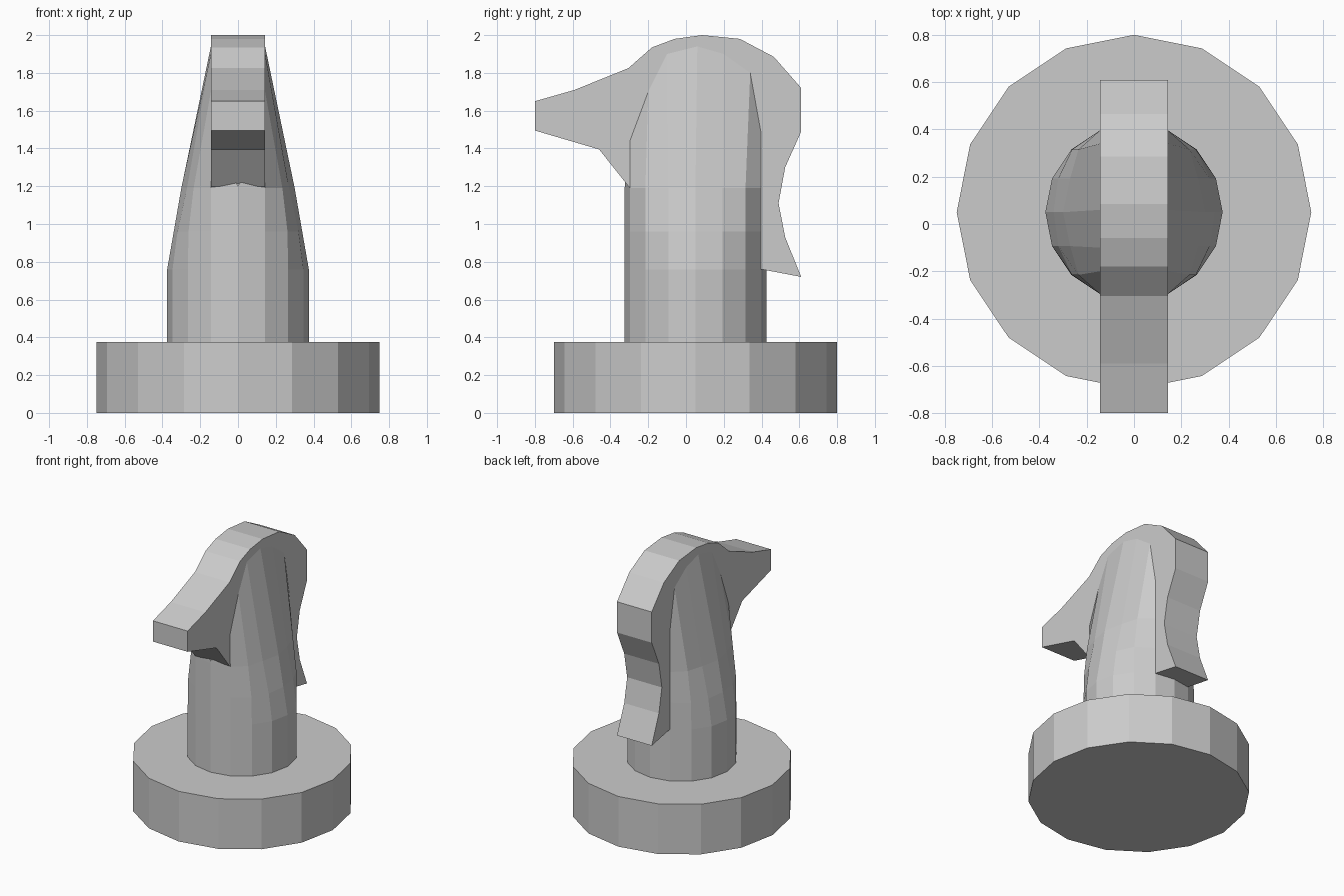
import bpy, bmesh
from math import sin, cos, radians

if "Cube" in bpy.data.objects:
    bpy.data.objects.remove(bpy.data.objects["Cube"])

CY = 0.05      # centre of the round parts in y
HW = 0.1435    # half width of the head slab


def finish(name, bm):
    bmesh.ops.recalc_face_normals(bm, faces=bm.faces)
    mesh = bpy.data.meshes.new(name)
    bm.to_mesh(mesh)
    bm.free()
    bpy.context.collection.objects.link(bpy.data.objects.new(name, mesh))


def loft(name, rings):
    """Skin a stack of 16-point rings and cap both ends."""
    bm = bmesh.new()
    vs = [[bm.verts.new(p) for p in r] for r in rings]
    for a, b in zip(vs, vs[1:]):
        for i in range(len(a)):
            j = (i + 1) % len(a)
            bm.faces.new((a[i], a[j], b[j], b[i]))
    bm.faces.new(vs[0])
    bm.faces.new(vs[-1])
    bmesh.ops.triangulate(bm, faces=[f for f in bm.faces if len(f.verts) > 4 and f.verts[0].co.z > 1])
    finish(name, bm)


def ring(r, z):
    return [(r * cos(radians(22.5 * i)), CY + r * sin(radians(22.5 * i)), z) for i in range(16)]


# Round foot
loft("base", [ring(0.75, 0), ring(0.75, 0.375)])


# Neck: round column whose flanks lean in to meet the head slab
def flank_ring(z, widths):
    """widths: half width x at 0, 22.5 and 45 degrees from the side axis."""
    pts = []
    for i, (x, y, _) in enumerate(ring(0.375, z)):
        k = min(i % 8, 8 - i % 8)
        if k < 3:
            x = widths[k] * (1 if x > 0 else -1)
        pts.append((x, y, z))
    return pts


crown = {-3: (-0.297, 1.44), -2: (-0.20, 1.70), -1: (-0.10, 1.90), 0: (0.06, 1.94),
         1: (0.20, 1.90), 2: (0.34, 1.80), 3: (0.396, 1.49)}
top = []
for i in range(16):
    k = i if i <= 4 else 8 - i if i <= 12 else i - 16   # steps from side axis, + is back
    if k == 4:
        top.append((0, 0.396, 1.49))
    elif k == -4:
        top.append((0, -0.32, 1.2))
    else:
        y, z = crown[k]
        top.append((HW if i < 4 or i > 12 else -HW, y, z))

loft("neck", [ring(0.375, 0.375), ring(0.375, 0.76),
              flank_ring(0.96, (0.34, 0.32, 0.262)),
              flank_ring(1.19, (0.30, 0.27, 0.235)), top])

# Head and mane: flat profile with thickness
profile = [(-0.8, 1.65), (-0.8, 1.495), (-0.46, 1.395), (-0.305, 1.2), (0.39, 0.762),
           (0.61, 0.72), (0.525, 0.93), (0.49, 1.11), (0.525, 1.30), (0.61, 1.49),
           (0.61, 1.72), (0.465, 1.885), (0.285, 1.98), (0.085, 2.0), (-0.06, 1.98),
           (-0.18, 1.935), (-0.305, 1.825), (-0.59, 1.71)]
bm = bmesh.new()
face = bm.faces.new([bm.verts.new((-HW, y, z)) for y, z in profile])
ext = bmesh.ops.extrude_face_region(bm, geom=[face], use_keep_orig=True)
moved = [v for v in ext["geom"] if isinstance(v, bmesh.types.BMVert)]
bmesh.ops.translate(bm, verts=moved, vec=(2 * HW, 0, 0))
finish("head_and_mane", bm)
